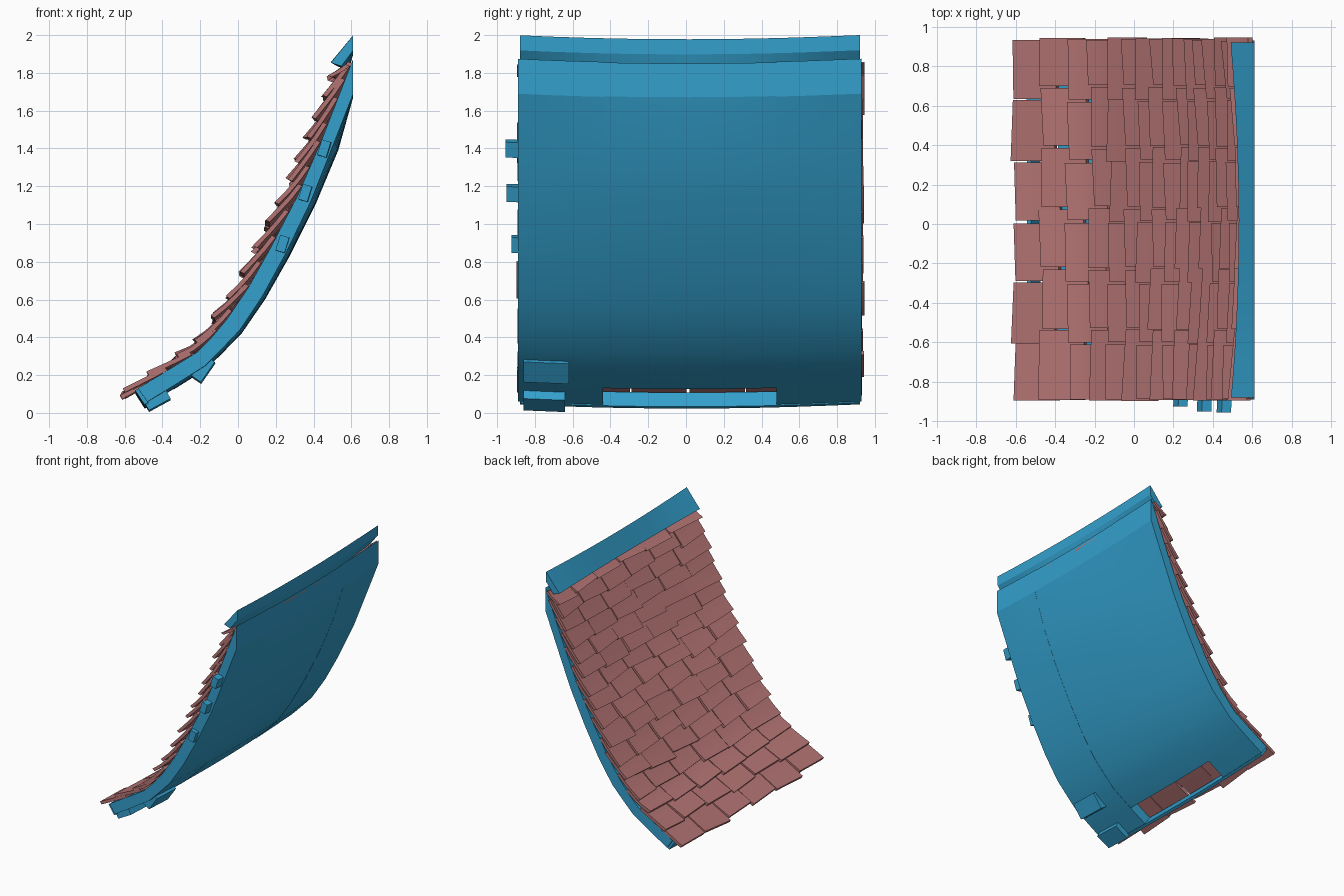
import bpy, bmesh, math, random
from mathutils import Vector, Matrix

random.seed(4)
if "Cube" in bpy.data.objects:
    bpy.data.objects.remove(bpy.data.objects["Cube"], do_unlink=True)


def material(name, rgb):
    m = bpy.data.materials.new(name)
    m.use_nodes = True
    m.diffuse_color = (*rgb, 1)
    m.node_tree.nodes["Principled BSDF"].inputs["Base Color"].default_value = (*rgb, 1)
    return m


BLUE = material("blue_timber", (0.033, 0.35, 0.61))
RED = material("red_shingle", (0.46, 0.175, 0.175))
BACK = 0.61

# Curved slope, eave to ridge: outer and under faces in x, z
OUTER = [(-.53, .13), (-.39, .215), (-.22, .32), (-.14, .4), (-.06, .495), (.055, .665),
         (.175, .88), (.315, 1.15), (.44, 1.44), (.61, 1.875)]
UNDER = [(-.48, .06), (-.34, .145), (-.175, .25), (-.09, .335), (.01, .44), (.13, .62),
         (.25, .84), (.385, 1.12), (.5, 1.41), (.61, 1.69)]


def offset(s, h):
    """Point at arc length s along the outer curve, raised by h."""
    pts = [Vector(p) for p in OUTER]
    for i, (a, b) in enumerate(zip(pts, pts[1:])):
        d = b - a
        if s <= d.length or i == len(pts) - 2:
            d.normalize()
            return a + d * s + Vector((-d.y, d.x)) * h
        s -= (b - a).length


LENGTH = sum((Vector(b) - Vector(a)).length for a, b in zip(OUTER, OUTER[1:]))


def sag(p):
    """Let the roof sink gently in the middle of its width."""
    w = max(0, 1 - (p.y / 0.9) ** 2)
    return Vector((min(BACK, p.x + 0.022 * w * max(p.z, 0)), p.y, p.z - 0.022 * w))


def finish(name, bm, mat, smooth=True):
    bmesh.ops.recalc_face_normals(bm, faces=bm.faces)
    for v in bm.verts:
        v.co = sag(v.co)
    me = bpy.data.meshes.new(name)
    bm.to_mesh(me)
    bm.free()
    me.materials.append(mat)
    ob = bpy.data.objects.new(name, me)
    bpy.context.collection.objects.link(ob)
    if smooth:
        bpy.ops.object.select_all(action='DESELECT')
        ob.select_set(True)
        bpy.context.view_layer.objects.active = ob
        bpy.ops.object.shade_smooth_by_angle(angle=math.radians(13))


def loft(bm, top, bottom, y0, y1, steps):
    """Strip between equally long top and bottom x, z curves, extruded along y."""
    ring = list(top) + list(reversed(bottom))
    rows = [[bm.verts.new((p[0], y0 + (y1 - y0) * k / steps, p[1])) for p in ring]
            for k in range(steps + 1)]
    n = len(ring)
    for a, b in zip(rows, rows[1:]):
        for i in range(n):
            j = (i + 1) % n
            bm.faces.new((a[i], a[j], b[j], b[i]))
    for r in (rows[0], rows[-1]):
        for i in range(len(top) - 1):
            bm.faces.new((r[i], r[i + 1], r[n - 2 - i], r[n - 1 - i]))


def strip(name, top, bottom, y0, y1, steps):
    bm = bmesh.new()
    loft(bm, top, bottom, y0, y1, steps)
    finish(name, bm, BLUE)


# Side boards and the deck between them, which stops short of the eave
strip("right_side_board", OUTER, UNDER, -.89, -.44, 3)
strip("left_side_board", OUTER, UNDER, .48, .93, 3)
strip("deck", [(x, z - .003) for x, z in OUTER[1:]], [(x, z + .003) for x, z in UNDER[1:]],
      -.44, .48, 8)

# Eave plank and ridge cap
strip("eave_plank", [(-.545, .12), (-.495, .045)], [(-.525, .13), (-.475, .055)], -.88, .92, 10)
strip("ridge_cap", [(.49, 1.855), (.61, 2.0)], [(.545, 1.836), (.61, 1.92)], -.88, .92, 10)


def block(name, x, y, z, size, tilt):
    bm = bmesh.new()
    bmesh.ops.create_cube(bm, size=1)
    bm.transform(Matrix.Translation((x, y, z)) @ Matrix.Rotation(-tilt, 4, 'Y')
                 @ Matrix.Diagonal((*size, 1)))
    finish(name, bm, BLUE, smooth=False)


# Beam ends sticking out of the right side, and blocks under the eave
for i, (x, z, reach) in enumerate([(.455, 1.4, .955), (.355, 1.165, .95), (.235, .895, .925)]):
    block(f"beam_end_{i}", x, -reach + .19, z, (.05, .38, .085), -.3)
block("eave_block", -.43, -.75, .075, (.13, .22, .065), .5)
block("brace_block", -.185, -.74, .235, (.06, .24, .13), -.6)

# Overlapping shingles, closer together near the ridge, alternate rows shifted
ROWS, PITCH = 16, .308
LEFT, RIGHT = .935, -.895
bm = bmesh.new()
for r in range(ROWS):
    t = r / (ROWS - 1)
    s0 = -.072 + (LENGTH - .06) * (1.2 * t - .2 * t * t)
    edge = LEFT - (PITCH * .77 if r % 2 else PITCH)
    cuts = [LEFT]
    while edge > RIGHT + .06:
        cuts.append(edge)
        edge -= PITCH
    cuts.append(RIGHT)
    for y1, y0 in zip(cuts, cuts[1:]):
        start = s0 + random.uniform(-.015, .015)
        tip = min(.064, .012 + .12 * t) + random.uniform(-.01, .01)
        span = min(.25, LENGTH - start - .035)
        if span < .06:
            continue
        skew = random.uniform(-.012, .012)
        push = random.uniform(0, .012) if y1 == LEFT else 0
        top, low = [], []
        for k in range(4):
            u = k / 3
            h = tip * (1 - u) ** 1.2 + .002
            top.append(offset(start + span * u, h + .024))
            low.append(offset(start + span * u, h))
        before = len(bm.verts)
        loft(bm, top, low, y0 + .004, y1 - .004 + push, 1)
        bm.verts.ensure_lookup_table()
        # Slightly crooked lower edge
        mid = (y0 + y1) / 2
        for v in bm.verts[before:]:
            lean = skew * (1 if v.co.y > mid else -1)
            v.co += Vector((lean * .6, lean * .5, lean * .8))
finish("shingles", bm, RED)
